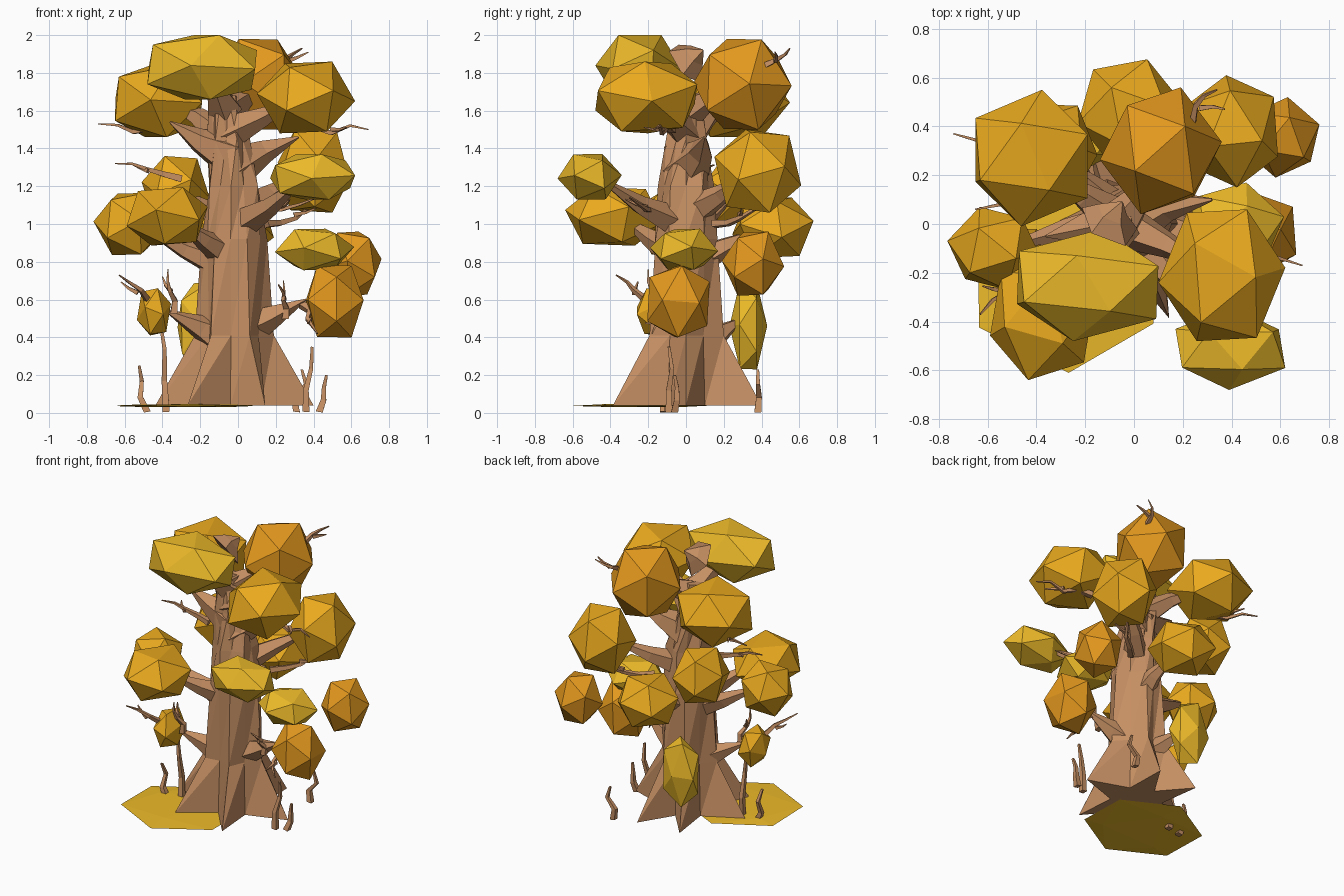
import bpy, bmesh, math, random
from mathutils import Vector, Euler

if "Cube" in bpy.data.objects:
    bpy.data.objects.remove(bpy.data.objects["Cube"])

random.seed(4)


def material(name, rgb):
    m = bpy.data.materials.new(name)
    m.diffuse_color = (*rgb, 1)
    m.use_nodes = True
    m.node_tree.nodes["Principled BSDF"].inputs["Base Color"].default_value = m.diffuse_color
    return m


BARK = material("bark", (0.56, 0.275, 0.125))
YELLOW = material("leaf_yellow", (0.84, 0.49, 0.022))
GOLD = material("leaf_gold", (0.82, 0.40, 0.013))
ORANGE = material("leaf_orange", (0.78, 0.32, 0.013))


def finish(bm, name, mat):
    bmesh.ops.recalc_face_normals(bm, faces=bm.faces)
    me = bpy.data.meshes.new(name)
    bm.to_mesh(me)
    bm.free()
    me.materials.append(mat)
    ob = bpy.data.objects.new(name, me)
    bpy.context.collection.objects.link(ob)


def loft(name, rings):
    """Skin equal-length point rings with triangles, capped at both ends."""
    bm = bmesh.new()
    vs = [[bm.verts.new(p) for p in ring] for ring in rings]
    n = len(vs[0])
    for a, b in zip(vs, vs[1:]):
        for i in range(n):
            j = (i + 1) % n
            bm.faces.new((a[i], a[j], b[j]))
            bm.faces.new((a[i], b[j], b[i]))
    bm.faces.new(vs[0][::-1])
    bm.faces.new(vs[-1])
    finish(bm, name, BARK)


def branch(name, start, end, r0, r1=0.004, sides=4, bends=2, wobble=0.025):
    """Tapered angular limb from start to end with random kinks."""
    start, end = Vector(start), Vector(end)
    d = (end - start).normalized()
    u = d.orthogonal().normalized()
    v = d.cross(u)
    rings = []
    for k in range(bends + 2):
        t = k / (bends + 1)
        p = start.lerp(end, t)
        if 0 < t < 1:
            p = p + u * random.uniform(-wobble, wobble) + v * random.uniform(-wobble, wobble)
        r = r0 + (r1 - r0) * t
        rings.append([p + r * (math.cos(a) * u + math.sin(a) * v)
                      for a in (math.tau * i / sides for i in range(sides))])
    loft(name, rings)


def leaf_clump(name, centre, size, mat):
    """Turned icosahedron fitted to the given half sizes."""
    bm = bmesh.new()
    bmesh.ops.create_icosphere(bm, subdivisions=1, radius=1)
    turn = Euler((math.radians(31.7), random.uniform(-.15, .15),
                  random.uniform(0, math.tau))).to_matrix()
    for v in bm.verts:
        v.co = turn @ v.co
    for k in range(3):
        top = max(v.co[k] for v in bm.verts)
        for v in bm.verts:
            v.co[k] = centre[k] + v.co[k] / top * size[k]
    finish(bm, name, mat)


def axis(z):
    """Trunk centre line, leaning left near the top."""
    return Vector((-.02 - .125 * max(0, z - 1.2), 0, z))


# Trunk: root tips alternate with valleys, merging into a faceted column
root_angles = [-67, 0, 72, 117, 187, 234]
spokes = []
for a, b in zip(root_angles, root_angles[1:] + [293]):
    spokes += [(math.radians(a), True), (math.radians((a + b) / 2), False)]
# height, radius at root tips, radius at valleys
levels = [(.04, .42, .17), (.41, .21, .155), (.92, .175, .165),
          (1.2, .125, .15), (1.45, .115, .09), (1.68, .07, .08)]
loft("trunk", [[axis(z) + Vector((math.cos(a), math.sin(a), 0)) * (rt if tip else rv)
                for a, tip in spokes] for z, rt, rv in levels])

# Leaf clumps (centre, half sizes, tint); the upper ones are carried by limbs
clumps = [
    (-.19, -.25, 1.83, .29, .23, .17, YELLOW), (.11, .30, 1.74, .25, .26, .24, ORANGE),
    (.36, -.21, 1.67, .26, .27, .19, GOLD), (-.42, .27, 1.65, .23, .28, .19, GOLD),
    (.40, .38, 1.28, .19, .23, .22, GOLD), (.395, -.51, 1.25, .225, .17, .12, YELLOW),
    (-.375, -.38, 1.04, .215, .26, .155, GOLD), (-.575, -.1, 1, .19, .17, .165, GOLD),
    (-.33, .30, 1.18, .18, .19, .18, GOLD), (-.02, .46, .98, .21, .215, .16, GOLD),
    (.405, -.01, .865, .21, .18, .11, YELLOW), (.605, .355, .79, .155, .165, .17, ORANGE),
    (.51, -.04, .59, .155, .165, .19, ORANGE), (-.445, -.14, .535, .09, .12, .125, GOLD),
    (-.19, .33, .46, .13, .10, .23, YELLOW),
]
for i, (x, y, z, sx, sy, sz, mat) in enumerate(clumps):
    leaf_clump(f"leaf_clump_{i + 1}", (x, y, z), (sx, sy, sz), mat)
    if z > .95:
        end = Vector((x, y, z)) * .92 + axis(z) * .08
        root = axis(min(1.6, z - .04 - .35 * math.hypot(x, y)))
        branch(f"limb_{i + 1}", root, end, .10, .006, sides=5, bends=1)

# Broad bare spikes: tip points only
for i, tip in enumerate([(-.38, -.14, .54), (.36, -.05, .6), (.32, .1, 1.46),
                         (-.05, .09, 1.92), (-.36, -.05, 1.54), (-.17, .3, .5)]):
    reach = math.hypot(tip[0], tip[1])
    branch(f"spike_{i + 1}", axis(tip[2] - .03 - .4 * reach), tip, .13, .006, sides=5, bends=1)

# Thin twigs reaching past the leaves (base, tip), each with a short side shoot
outer = [((-.36, .18, 1.49), (-.74, .37, 1.53)), ((-.3, .1, 1.24), (-.65, .06, 1.32)),
         ((.3, -.07, 1.5), (.69, -.17, 1.5)), ((.02, -.12, 1.04), (.42, -.3, 1.14)),
         ((.15, .15, 1.0), (.44, .42, 1.1)), ((.2, .4, 1.8), (.34, .55, 1.93)),
         ((-.43, -.18, .54), (-.63, -.37, .73)), ((-.34, -.14, .53), (-.37, -.2, .76)),
         ((.25, -.06, .5), (.24, -.1, .7)), ((.34, -.04, .57), (.42, -.18, .42))]
for i, (base, tip) in enumerate(outer):
    base, tip = Vector(base), Vector(tip)
    branch(f"twig_{i + 1}", base, tip, .026, bends=3, wobble=.02)
    fork = base.lerp(tip, .5)
    side = Vector((tip.y, -tip.x, .1)).normalized() * .08
    branch(f"twig_shoot_{i + 1}", fork, fork + (tip - fork) * .5 + side, .016, bends=1, wobble=.01)

# Bent sticks rising from the ground: foot x, y and height
for i, (x, y, h) in enumerate([(-.38, -.1, .5), (-.48, -.12, .25), (.36, -.09, .35),
                               (.43, -.06, .2), (.31, .38, .23)]):
    branch(f"ground_stick_{i + 1}", (x, y, .005), (x * 1.09, y, h), .026, .01)

# Flattened leaf patch on the ground
leaf_clump("fallen_leaves", (-.28, -.24, .038), (.36, .37, .008), YELLOW)
